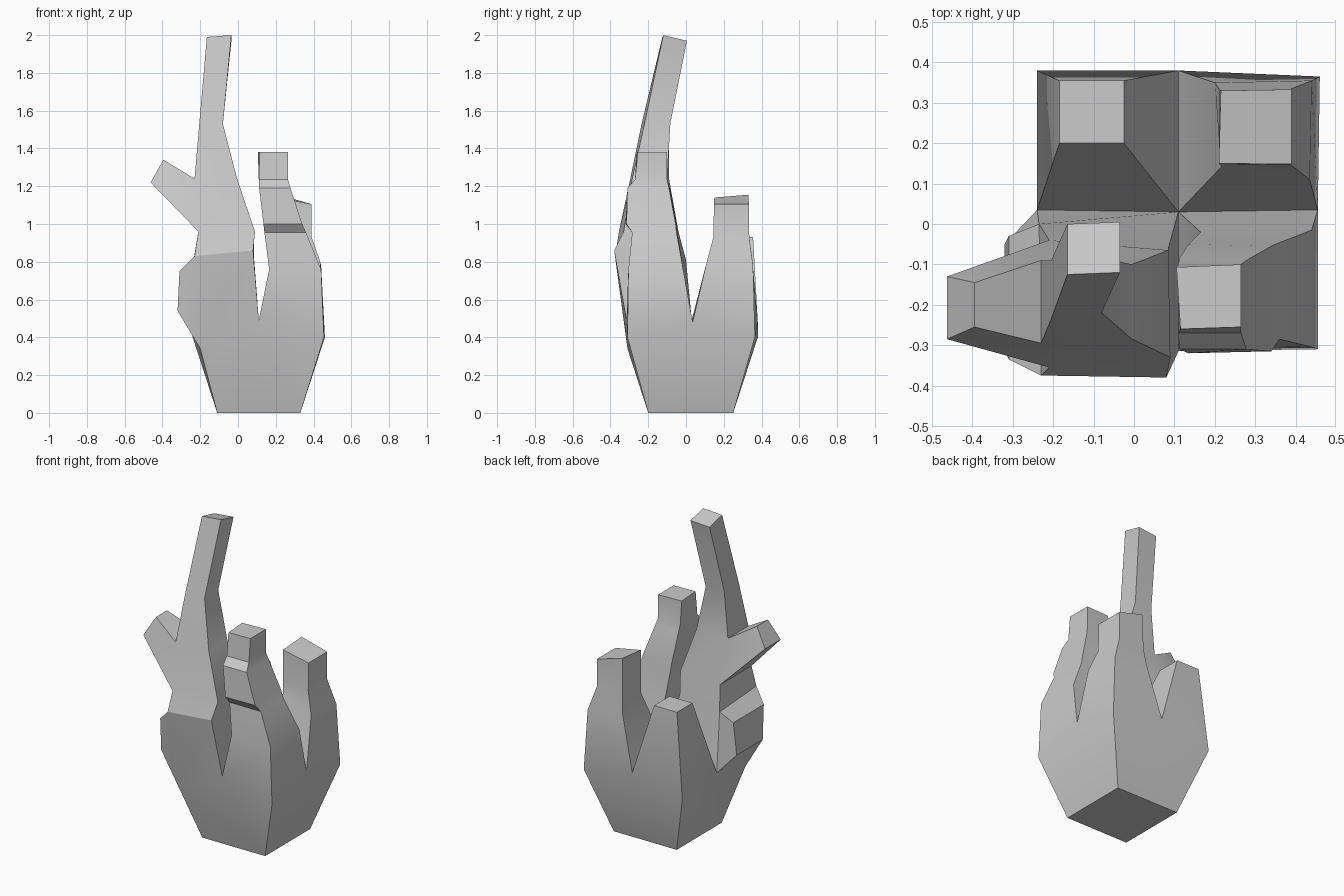
import bpy, bmesh
from math import radians

if "Cube" in bpy.data.objects:
    bpy.data.objects.remove(bpy.data.objects["Cube"])

bm = bmesh.new()


def face(points):
    bm.faces.new([bm.verts.new(p) for p in points])


def tube(rings, skip=()):
    """Loft four-cornered rings, cap the top; skip = (segment, side) openings."""
    for i, (a, b) in enumerate(zip(rings, rings[1:])):
        for j in range(4):
            if (i, j) not in skip:
                k = (j + 1) % 4
                face([a[j], a[k], b[k], b[j]])
    face(rings[-1])


def level(z, *xy):
    return [(x, y, z) for x, y in xy]


# Palm: floor outline, four widest corners, and the cross of valleys
floor = level(0, (-.11, -.2), (.33, -.2), (.33, .25), (-.11, .25))
FL, FR, BR, BL = (-.2, -.31, .34), (.455, -.31, .4), (.46, .365, .4), (-.24, .38, .4)
front, right = (.11, -.315, .49), (.455, .035, .48)
back, left = (.11, .38, .48), (-.24, .035, .44)
mid = (.11, .03, .49)
corners, valleys = [FL, FR, BR, BL], [front, right, back, left]
face(floor[::-1])
for j in range(4):
    k = (j + 1) % 4
    face([floor[j], floor[k], corners[k], valleys[j], corners[j]])

# Tall front-left finger, with openings on its left for the knuckle and thumb
tall = [
    [FL, front, mid, left],
    [(-.23, -.375, .83), (.08, -.38, .86), (.085, -.06, .82), (-.235, .0, .81)],
    level(.96, (-.21, -.355), (.09, -.33), (.085, -.065), (-.21, -.04)),
    level(1.24, (-.23, -.295), (-.005, -.285), (-.005, -.1), (-.23, -.09)),
    level(1.53, (-.205, -.235), (-.08, -.22), (-.08, -.083), (-.205, -.09)),
    [(-.165, -.125, 1.99), (-.035, -.12, 2), (-.035, .005, 1.97), (-.165, 0, 1.96)],
]
tube(tall, skip={(0, 3), (2, 3)})


def side_branch(segment, end):
    a, b = tall[segment], tall[segment + 1]
    tube([[a[3], a[0], b[0], b[3]], end])


# Knuckle bump and thumb
side_branch(0, [(-.32, -.05, .54), (-.32, -.31, .54), (-.31, -.335, .75), (-.31, -.03, .75)])
side_branch(2, [(-.463, -.13, 1.22), (-.463, -.285, 1.22), (-.395, -.255, 1.34), (-.395, -.145, 1.34)])

# Front-right finger with an overhanging joint
tube([
    [front, FR, right, mid],
    level(.76, (.165, -.3), (.44, -.305), (.44, -.015), (.165, -.02)),
    level(.955, (.14, -.285), (.36, -.285), (.35, -.05), (.14, -.045)),
    level(1.0, (.135, -.32), (.34, -.315), (.34, -.055), (.135, -.05)),
    level(1.19, (.112, -.31), (.278, -.31), (.278, -.09), (.112, -.085)),
    level(1.235, (.11, -.27), (.265, -.27), (.265, -.1), (.11, -.1)),
    level(1.38, (.115, -.26), (.265, -.255), (.265, -.1), (.105, -.107)),
])

# Back-right finger
tube([
    [mid, right, BR, back],
    [(.215, .14, .86), (.435, .11, .8), (.44, .355, .78), (.2, .35, .82)],
    level(.93, (.215, .145), (.39, .145), (.39, .335), (.21, .335)),
    [(.21, .15, 1.14), (.39, .148, 1.105), (.39, .333, 1.105), (.215, .33, 1.155)],
])

# Short back-left finger
tube([[left, mid, back, BL],
      level(.93, (-.185, .2), (-.025, .2), (-.025, .355), (-.185, .355))])

bmesh.ops.remove_doubles(bm, verts=bm.verts, dist=.0005)
bmesh.ops.recalc_face_normals(bm, faces=bm.faces)
mesh = bpy.data.meshes.new("hand")
bm.to_mesh(mesh)
bm.free()
hand = bpy.data.objects.new("hand", mesh)
bpy.context.collection.objects.link(hand)
bpy.context.view_layer.objects.active = hand
hand.select_set(True)
bpy.ops.object.shade_smooth_by_angle(angle=radians(25))
